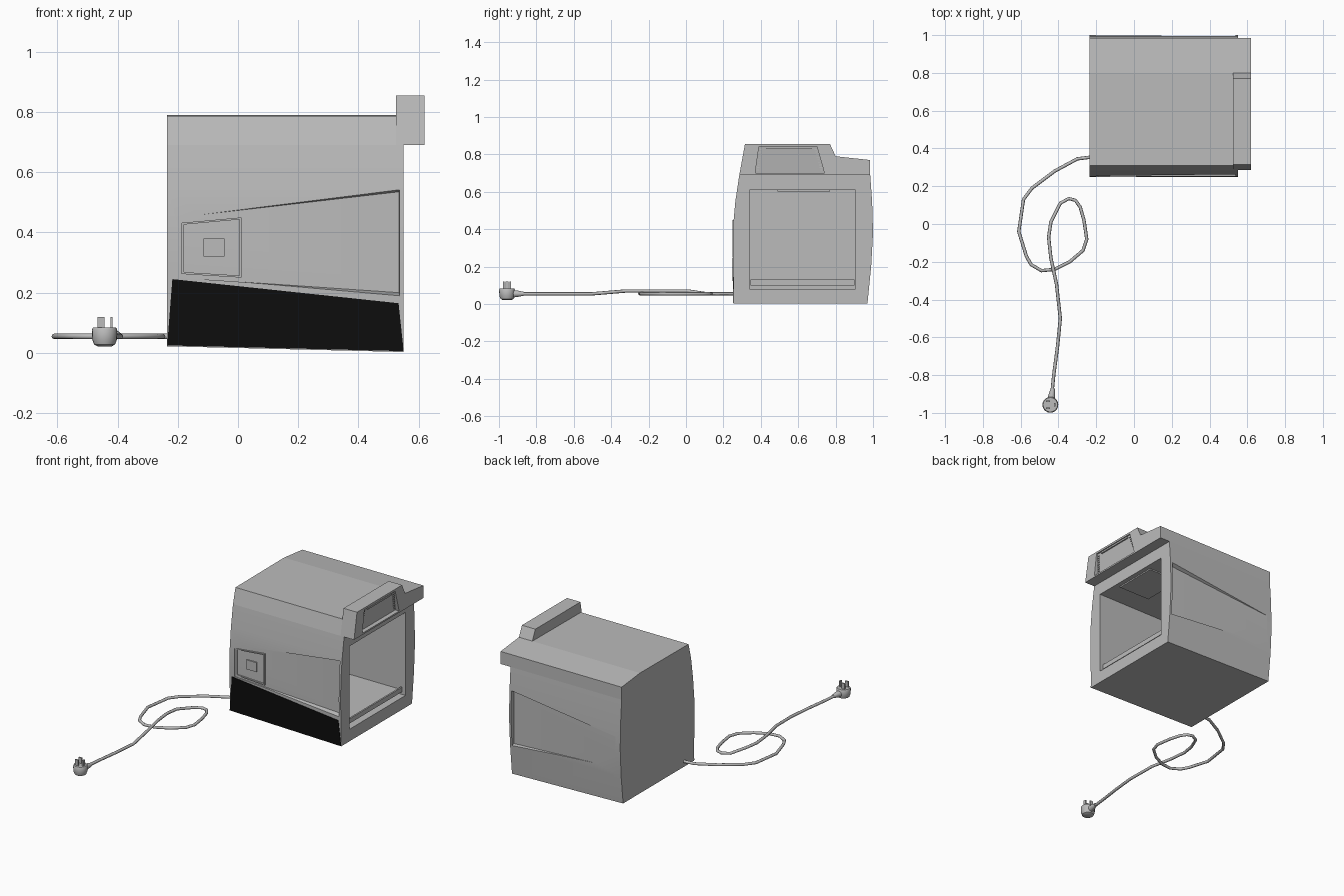
import bpy, bmesh, math
from mathutils import Vector

old = bpy.data.objects.get("Cube")
if old:
    bpy.data.objects.remove(old, do_unlink=True)


def material(name, rgb):
    m = bpy.data.materials.new(name)
    m.use_nodes = True
    m.diffuse_color = (*rgb, 1)
    m.node_tree.nodes["Principled BSDF"].inputs["Base Color"].default_value = (*rgb, 1)
    return m


GREY = material("casing grey", (0.5, 0.5, 0.5))
BLACK = material("panel black", (0.004, 0.004, 0.004))


def make(name, bm, mat=GREY):
    bmesh.ops.recalc_face_normals(bm, faces=bm.faces)
    me = bpy.data.meshes.new(name)
    bm.to_mesh(me)
    bm.free()
    me.materials.append(mat)
    ob = bpy.data.objects.new(name, me)
    bpy.context.collection.objects.link(ob)
    return ob


def loft(name, a, b, mat=GREY):
    """Solid between two matching outlines."""
    bm = bmesh.new()
    va, vb = [bm.verts.new(p) for p in a], [bm.verts.new(p) for p in b]
    bm.faces.new(va)
    bm.faces.new(vb[::-1])
    for i in range(len(va)):
        j = (i + 1) % len(va)
        bm.faces.new((va[i], va[j], vb[j], vb[i]))
    return make(name, bm, mat)


def along_x(name, yz, x0, x1, mat=GREY):
    return loft(name, [(x0, y, z) for y, z in yz], [(x1, y, z) for y, z in yz], mat)


def box(name, x, y, z, mat=GREY):
    return along_x(name, [(y[0], z[0]), (y[1], z[0]), (y[1], z[1]), (y[0], z[1])], *x, mat)


def cut(target, cutter):
    cutter.hide_render = True
    mod = target.modifiers.new("cut", 'BOOLEAN')
    mod.operation, mod.solver, mod.object = 'DIFFERENCE', 'EXACT', cutter
    bpy.context.view_layer.update()
    dg = bpy.context.evaluated_depsgraph_get()
    me = bpy.data.meshes.new_from_object(target.evaluated_get(dg))
    target.modifiers.clear()
    target.data = me
    bpy.data.objects.remove(cutter, do_unlink=True)


def smooth(ob, angle=30):
    bpy.ops.object.select_all(action='DESELECT')
    ob.select_set(True)
    bpy.context.view_layer.objects.active = ob
    bpy.ops.object.shade_smooth_by_angle(angle=math.radians(angle))


LEFT, RIGHT, TIP = -0.235, 0.55, 0.62

# Casing with bulged sides and a sloping base
body = along_x("casing", [(.255, 0), (.25, .3), (.252, .42), (.264, .55), (.285, .69),
                          (.985, .69), (.995, .55), (1, .38), (.99, .2), (.97, 0)], LEFT, RIGHT)
for v in body.data.vertices:
    if v.co.z < .01:
        v.co.z = .022 if v.co.x < 0 else .003
cut(body, box("cavity", (-.2, .7), (.34, .905), (.08, .61)))

# Tapered hollows on both sides
for side in (0, 1):
    flip = (lambda y: 1.25 - y) if side else (lambda y: y)
    outer = [(-.2, .24, .25), (.537, .24, .185), (.537, .24, .552), (-.2, .24, .452)]
    inner = [(-.2, .253, .25), (.535, .278, .2), (.535, .278, .535), (-.2, .253, .45)]
    cut(body, loft("hollow", *[[(x, flip(y), z) for x, y, z in q] for q in (outer, inner)]))
smooth(body)

# Lid and raised control head
top_front, top_back = [(.285, .69), (.31, .787)], [(.8, .79), (.985, .77), (.985, .69)]
along_x("lid", top_front + top_back, LEFT, .525)
head = along_x("control_head", [(.285, .69), (.315, .855), (.77, .855)] + top_back, .525, TIP)
outline = [(.37, .7), (.74, .7), (.7, .842), (.39, .842)]
cut(head, loft("head_recess", [(.64, y, z) for y, z in outline],
               [(.592 if z < .8 else .611, y, z) for y, z in outline]))

# Vent ribs down both edges of the control recess
for i in range(9):
    z = .715 + i * .0135
    t = (z - .7) / .142
    x = .592 + t * .019
    for y in (.376 + t * .02, .722 - t * .04):
        box("vent_rib", (x - .003, x + .006), (y, y + .012), (z, z + .005))
box("display_lip", (.605, .618), (.43, .67), (.828, .838))

# Black lower front panel
panel = [(LEFT, .025), (RIGHT, .006), (.533, .165), (-.218, .245)]


def face_y(z):
    return .255 - .005 * z / .3


loft("lower_front_panel", [(x, face_y(z) - .003, z) for x, z in panel],
     [(x, face_y(z) + .003, z) for x, z in panel], BLACK)

# Framed control plate on the front
frame = [(-.187, .262), (.012, .25), (.012, .45), (-.187, .432)]
corner = Vector((-.0875, .35))
for i in range(4):
    a, b = Vector(frame[i]), Vector(frame[(i + 1) % 4])
    strip = [a, b, b.lerp(corner, .07), a.lerp(corner, .07)]
    loft("plate_frame", [(p.x, .248, p.y) for p in strip], [(p.x, .262, p.y) for p in strip])
box("push_button", (-.115, -.045), (.249, .262), (.32, .38))

# Cavity fittings
box("tray", (-.19, .53), (.345, .9), (.1, .112))
box("tray_lip", (.52, .53), (.345, .9), (.112, .13))
box("ceiling_strip", (.3, .52), (.49, .77), (.602, .612))

# Mains cable
path = [(-.22, .355), (-.3, .345), (-.42, .28), (-.54, .19), (-.585, .13), (-.61, -.04),
        (-.57, -.17), (-.545, -.215), (-.49, -.247), (-.42, -.24), (-.34, -.2), (-.27, -.14),
        (-.25, -.08), (-.265, .02), (-.285, .09), (-.31, .125), (-.345, .135), (-.39, .11),
        (-.44, .01), (-.452, -.07), (-.44, -.18), (-.41, -.32), (-.39, -.5), (-.405, -.65),
        (-.425, -.8), (-.437, -.92)]
curve = bpy.data.curves.new("cable", 'CURVE')
curve.dimensions = '3D'
curve.bevel_depth = .009
curve.bevel_resolution = 2
curve.use_fill_caps = True
line = curve.splines.new('POLY')
line.points.add(len(path) - 1)
for i, (p, (x, y)) in enumerate(zip(line.points, path)):
    p.co = (x, y, .07 if 18 <= i <= 21 else .055, 1)
curve.materials.append(GREY)
bpy.context.collection.objects.link(bpy.data.objects.new("cable", curve))

# Plug: domed round body, tapered cable grip and three pins
px, py = -.443, -.957


def turned(name, profile, to_world, n=20):
    bm = bmesh.new()
    rings = [[bm.verts.new(to_world(r * math.cos(k * math.tau / n), r * math.sin(k * math.tau / n), h))
              for k in range(n)] for r, h in profile]
    for a, b in zip(rings, rings[1:]):
        for k in range(n):
            bm.faces.new((a[k], a[(k + 1) % n], b[(k + 1) % n], b[k]))
    bm.faces.new(rings[0])
    bm.faces.new(rings[-1])
    smooth(make(name, bm), 40)


turned("plug_body", [(.024, .022), (.035, .028), (.041, .045), (.042, .078), (.038, .084)],
       lambda a, b, h: (px + a, py + b, h))
turned("plug_grip", [(.02, -.93), (.018, -.905), (.011, -.87)],
       lambda a, b, h: (-.443 + (h + .957) * .15 + a, h, .055 + b))
for dx, dy, wx, wy in ((-.012, -.018, .011, .004), (-.012, .018, .011, .004), (.023, 0, .004, .009)):
    box("plug_pin", (px + dx - wx, px + dx + wx), (py + dy - wy, py + dy + wy), (.08, .12))
